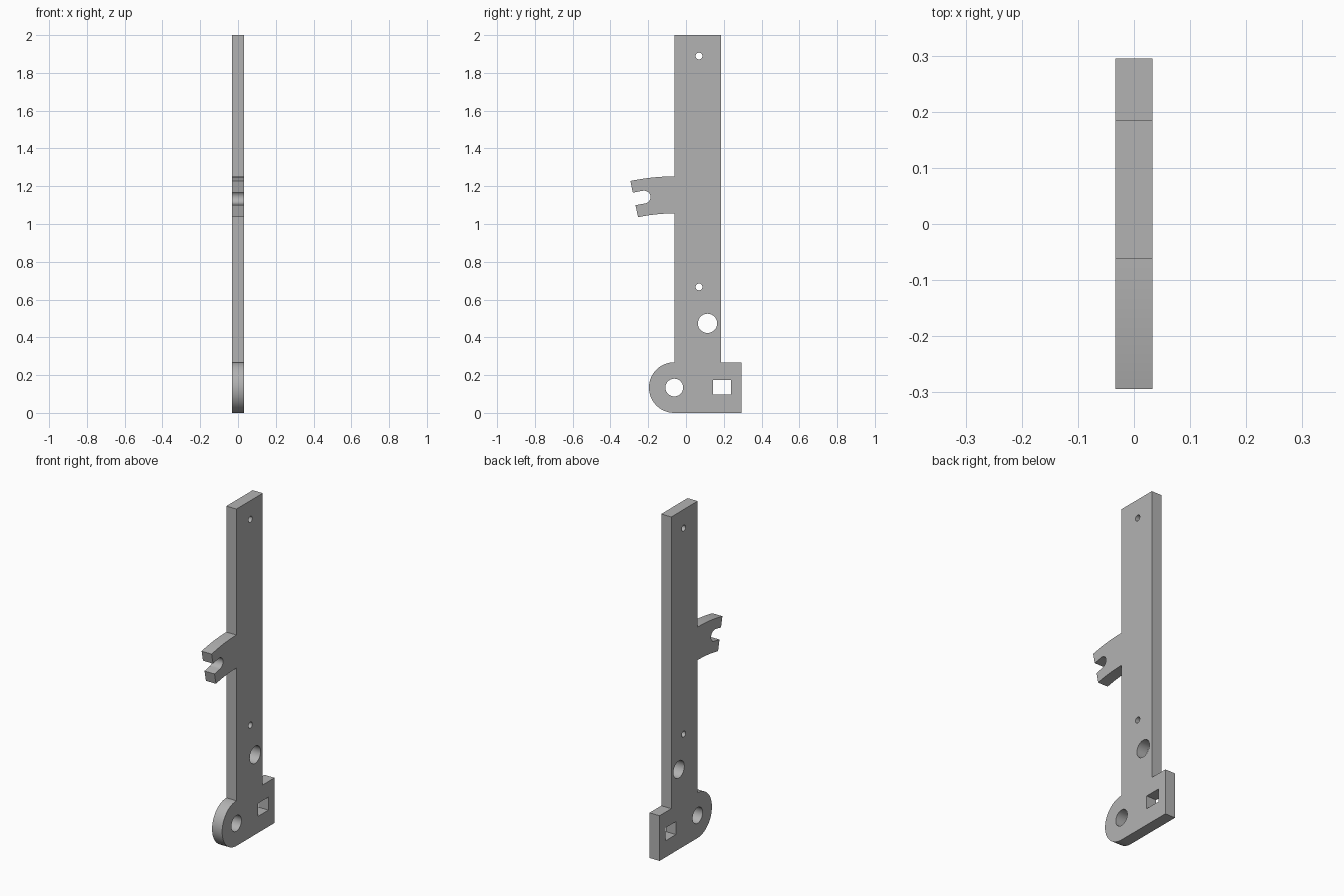
import bpy, bmesh
from math import sin, cos, radians, pi

if "Cube" in bpy.data.objects:
    bpy.data.objects.remove(bpy.data.objects["Cube"], do_unlink=True)

HALF_THICKNESS = 0.033
PIVOT = (-0.062, 0.134)      # centre of the rounded foot, also of the curved arm


def arc(centre, radius, start, end, steps):
    """Points in (y, z); the angle runs from up towards the front."""
    angles = [radians(start + (end - start) * i / steps) for i in range(steps + 1)]
    return [(centre[0] - radius * sin(a), centre[1] + radius * cos(a)) for a in angles]


def circle(y, z, radius):
    return arc((y, z), radius, 0, 360, 48)[:-1]


# Outline: foot block, upright bar, curved arm with open slot, rounded foot
ARM_END, SLOT_END = 12, 9
slot_centre = arc(PIVOT, 1.021, SLOT_END, SLOT_END, 1)[0]
outline = [(0.295, 0), (0.295, 0.268), (0.185, 0.268), (0.185, 2), (PIVOT[0], 2)]
outline += arc(PIVOT, 1.118, 0, ARM_END, 12)
outline += arc(PIVOT, 1.055, ARM_END, SLOT_END, 3)
outline += arc(slot_centre, 0.034, SLOT_END, SLOT_END - 180, 20)[1:-1]
outline += arc(PIVOT, 0.987, SLOT_END, ARM_END, 3)
outline += arc(PIVOT, 0.922, ARM_END, 0, 12)
outline += arc(PIVOT, PIVOT[1], 0, 180, 36)

# Openings: pivot hole, large hole, two pin holes, rectangular window
openings = [
    circle(*PIVOT, 0.047),
    circle(0.114, 0.474, 0.051),
    circle(0.069, 0.667, 0.018),
    circle(0.069, 1.889, 0.018),
    [(0.142, 0.098), (0.238, 0.098), (0.238, 0.175), (0.142, 0.175)],
]

# Filled flat profile extruded to the plate thickness
curve = bpy.data.curves.new("plate_profile", "CURVE")
curve.dimensions = "2D"
curve.fill_mode = "BOTH"
curve.extrude = HALF_THICKNESS
for points in [outline] + openings:
    spline = curve.splines.new("POLY")
    spline.points.add(len(points) - 1)
    for point, (y, z) in zip(spline.points, points):
        point.co = (y, z, 0, 1)
    spline.use_cyclic_u = True
profile = bpy.data.objects.new("plate_profile", curve)
bpy.context.collection.objects.link(profile)
bpy.context.view_layer.update()
mesh = bpy.data.meshes.new_from_object(
    profile.evaluated_get(bpy.context.evaluated_depsgraph_get()))
bpy.data.objects.remove(profile, do_unlink=True)

# Stand the plate up, weld it and keep only the rounded walls smooth
bm = bmesh.new()
bm.from_mesh(mesh)
for v in bm.verts:
    y, z, x = v.co
    v.co = (x, y, z)
bmesh.ops.remove_doubles(bm, verts=bm.verts, dist=0.0001)
bmesh.ops.recalc_face_normals(bm, faces=bm.faces)
bmesh.ops.dissolve_limit(bm, angle_limit=radians(0.1), verts=bm.verts, edges=bm.edges)
for face in bm.faces:
    face.smooth = abs(face.normal.x) < 0.5
    face.material_index = 0
bm.to_mesh(mesh)
bm.free()
mesh.set_sharp_from_angle(angle=radians(30))

# Plain grey material
grey = bpy.data.materials.new("plain_grey")
grey.use_nodes = True
colour = (0.45, 0.45, 0.45, 1)
grey.diffuse_color = colour
grey.node_tree.nodes["Principled BSDF"].inputs["Base Color"].default_value = colour
mesh.materials.clear()
mesh.materials.append(grey)

mesh.name = "lever_plate"
plate = bpy.data.objects.new("lever_plate", mesh)
bpy.context.collection.objects.link(plate)
